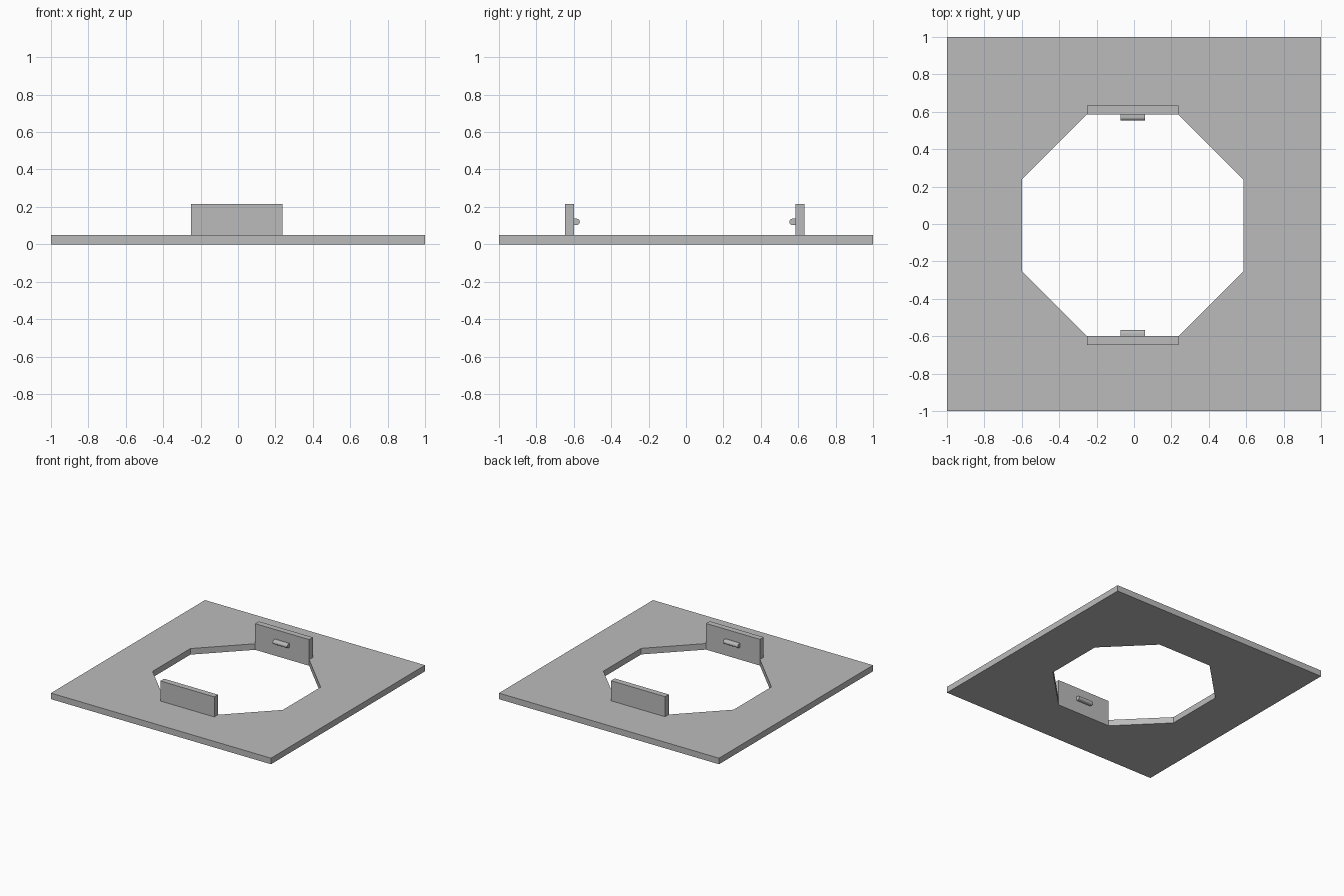
import bpy
import bmesh
from math import pi, cos, sin
from mathutils import Vector

cube = bpy.data.objects.get("Cube")
if cube:
    bpy.data.objects.remove(cube, do_unlink=True)

grey = bpy.data.materials.new("plain_grey")
grey.use_nodes = True
grey.diffuse_color = (0.5, 0.5, 0.5, 1)
grey.node_tree.nodes["Principled BSDF"].inputs["Base Color"].default_value = (0.5, 0.5, 0.5, 1)

THICK = 0.05          # plate thickness
CENTRE = -0.0075      # hole centre on x and y
HALF = 0.592          # half width of the octagonal hole
SIDE = 0.245          # half length of an octagon side
TAB_TOP = 0.215


def extruded(name, loops, direction):
    """Fill the closed outlines and extrude the face into a solid."""
    bm = bmesh.new()
    for loop in loops:
        verts = [bm.verts.new(p) for p in loop]
        for a, b in zip(verts, verts[1:] + verts[:1]):
            bm.edges.new((a, b))
    bmesh.ops.triangle_fill(bm, use_beauty=True, edges=bm.edges[:])
    result = bmesh.ops.extrude_face_region(bm, geom=bm.faces[:], use_keep_orig=True)
    moved = [g for g in result["geom"] if isinstance(g, bmesh.types.BMVert)]
    bmesh.ops.translate(bm, verts=moved, vec=Vector(direction))
    bmesh.ops.recalc_face_normals(bm, faces=bm.faces[:])
    bmesh.ops.dissolve_limit(bm, angle_limit=0.01, verts=bm.verts[:], edges=bm.edges[:])
    mesh = bpy.data.meshes.new(name)
    bm.to_mesh(mesh)
    bm.free()
    mesh.materials.append(grey)
    obj = bpy.data.objects.new(name, mesh)
    bpy.context.collection.objects.link(obj)
    return obj


# Square base plate with an octagonal opening
square = [(-1, -1, 0), (1, -1, 0), (1, 1, 0), (-1, 1, 0)]
corner = [(HALF, -SIDE), (HALF, SIDE), (SIDE, HALF), (-SIDE, HALF)]
octagon = [(CENTRE + s * x, CENTRE + s * y, 0) for s in (1, -1) for x, y in corner]
extruded("base_plate", [square, octagon], (0, 0, THICK))

# Upright tabs on the front and back edges, each with a rounded catch facing inward
for name, out in (("front", -1), ("back", 1)):
    inner = CENTRE + out * HALF
    outer = inner + out * 0.048
    left = CENTRE - SIDE
    tab = [(left, inner, THICK), (left, outer, THICK),
           (left, outer, TAB_TOP), (left, inner, TAB_TOP)]
    extruded(name + "_tab", [tab], (2 * SIDE, 0, 0))

    radius, height, start = 0.017, 0.12, -0.073
    arc = [pi * i / 8 - pi / 2 for i in range(9)]
    nub = [(start, inner, height + radius), (start, inner, height - radius)]
    nub += [(start, inner - out * (0.015 + radius * cos(a)), height + radius * sin(a)) for a in arc]
    extruded(name + "_catch", [nub], (0.133, 0, 0))
